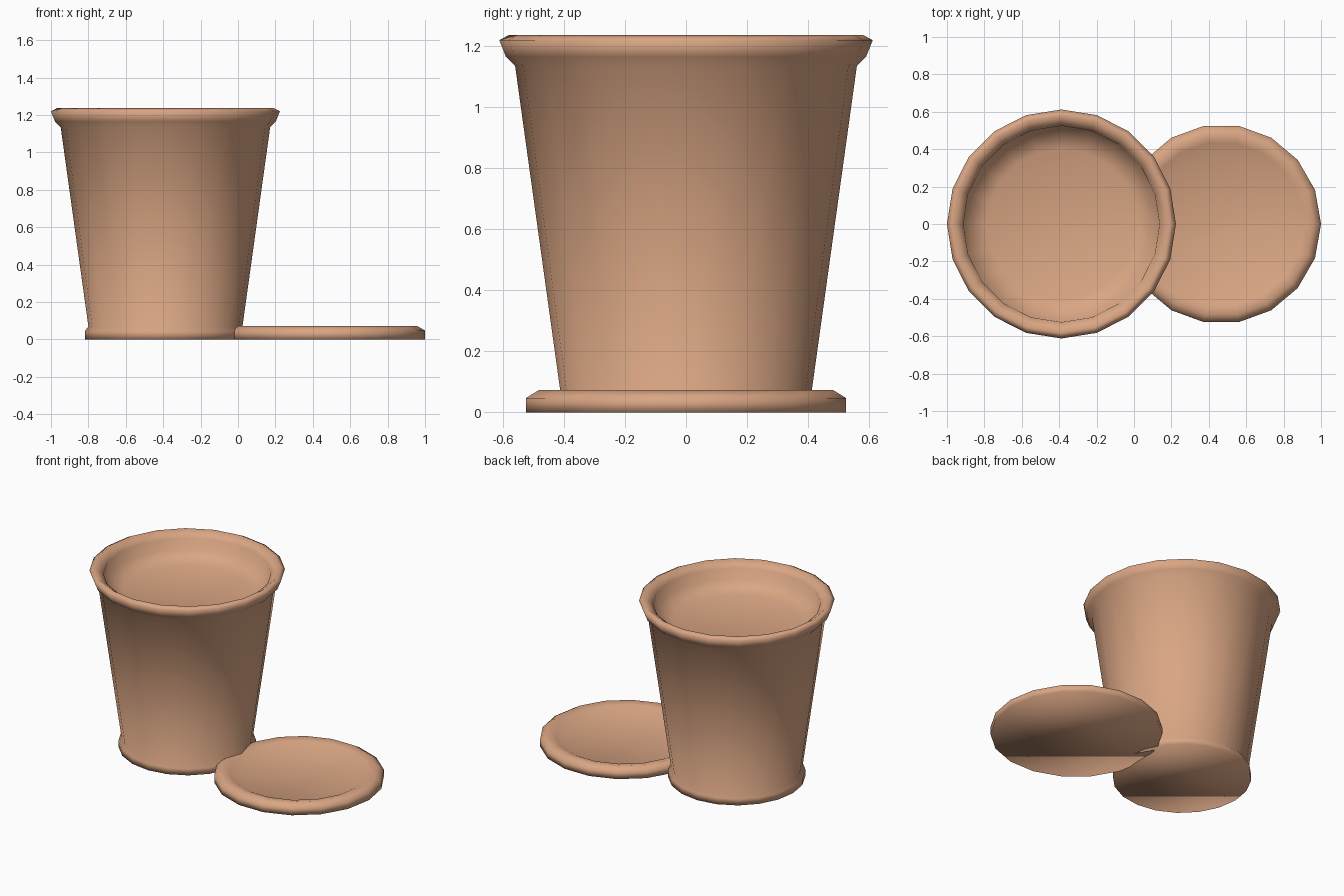
import bpy
import bmesh
import math

if "Cube" in bpy.data.objects:
    bpy.data.objects.remove(bpy.data.objects["Cube"])

# Single clay colour
clay = bpy.data.materials.new("terracotta clay")
clay.diffuse_color = (0.70, 0.38, 0.23, 1.0)
clay.use_nodes = True
clay.node_tree.nodes["Principled BSDF"].inputs["Base Color"].default_value = clay.diffuse_color


def lathe(name, profile, sides, x):
    """Turn a (radius, height) profile around a vertical axis and cap both ends."""
    bm = bmesh.new()
    rings = []
    for r, z in profile:
        angles = [2 * math.pi * i / sides for i in range(sides)]
        rings.append([bm.verts.new((r * math.cos(a), r * math.sin(a), z)) for a in angles])
    for low, high in zip(rings, rings[1:]):
        for i in range(sides):
            j = (i + 1) % sides
            bm.faces.new((low[i], low[j], high[j], high[i]))
    bm.faces.new(rings[0][::-1])  # underside
    bm.faces.new(rings[-1])       # inner floor
    for face in bm.faces:
        face.smooth = True
    mesh = bpy.data.meshes.new(name)
    bm.to_mesh(mesh)
    bm.free()
    mesh.materials.append(clay)
    obj = bpy.data.objects.new(name, mesh)
    obj.location.x = x
    bpy.context.collection.objects.link(obj)
    return obj


# Tapered pot: foot, outer wall, flared rim, shallow filled top
lathe("flower_pot", [
    (0.43, 0.0), (0.43, 0.045), (0.412, 0.07),
    (0.56, 1.135), (0.59, 1.165), (0.612, 1.22), (0.58, 1.237),
    (0.525, 1.195), (0.52, 1.12), (0.40, 1.07),
], 20, -0.388)

# Shallow saucer tucked against the foot of the pot
lathe("saucer", [
    (0.533, 0.0), (0.533, 0.047), (0.49, 0.073),
    (0.44, 0.063), (0.385, 0.036),
], 18, 0.467)
